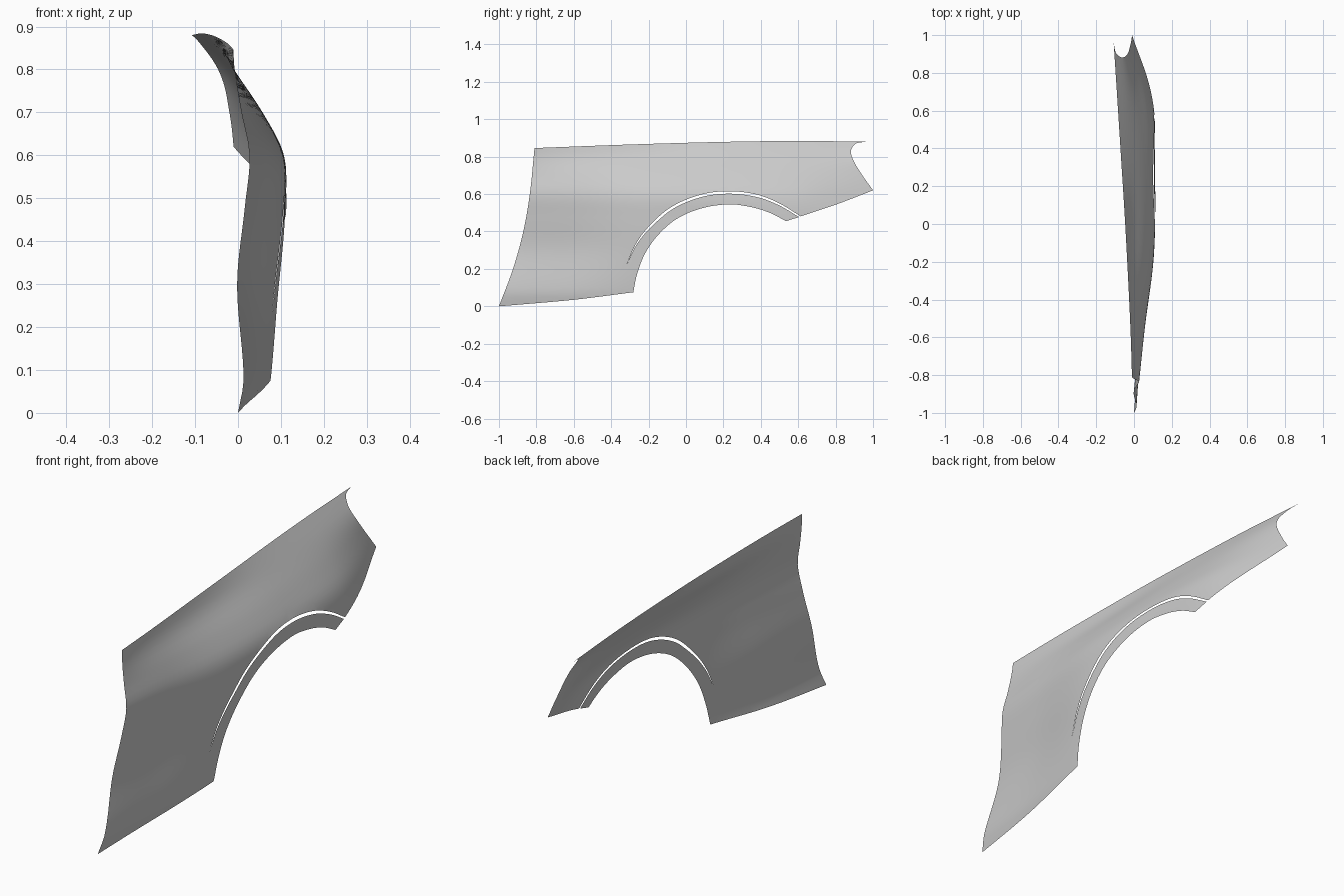
import bpy, bmesh
from mathutils import Vector
from mathutils.geometry import delaunay_2d_cdt

if "Cube" in bpy.data.objects:
    bpy.data.objects.remove(bpy.data.objects["Cube"])


def hermite(ks, vs, t):
    """Smooth 1D interpolation through uneven knots."""
    n = len(ks)
    t = min(max(t, ks[0]), ks[-1])
    i = 0
    while i < n - 2 and t > ks[i + 1]:
        i += 1

    def slope(j):
        a, b = max(j - 1, 0), min(j + 1, n - 1)
        return (vs[b] - vs[a]) / (ks[b] - ks[a])
    h = ks[i + 1] - ks[i]
    s = (t - ks[i]) / h
    return ((2*s**3 - 3*s*s + 1) * vs[i] + (s**3 - 2*s*s + s) * h * slope(i)
            + (3*s*s - 2*s**3) * vs[i + 1] + (s**3 - s*s) * h * slope(i + 1))


def curve(pts, steps=8):
    """Smooth 2D path through points, chord-length parametrised."""
    ks = [0.0]
    for a, b in zip(pts, pts[1:]):
        ks.append(ks[-1] + (Vector(b) - Vector(a)).length)
    out = []
    for i in range(len(pts) - 1):
        for k in range(steps):
            t = ks[i] + (ks[i + 1] - ks[i]) * k / steps
            out.append(Vector([hermite(ks, [p[c] for p in pts], t) for c in (0, 1)]))
    return out + [Vector(pts[-1])]


# Front edge (door or bumper side): y against z
EDGE_Z = [0, 0.2, 0.4, 0.6, 0.846]
EDGE_Y = [-1, -0.925, -0.87, -0.835, -0.81]

# Bulge of the panel: x at height knots, for sections from front to rear
HEIGHTS = [0, 0.08, 0.3, 0.48, 0.6, 0.7, 0.8, 0.89]
STATIONS = [0, 0.15, 0.36, 0.58, 0.79, 1]
SECTIONS = [
    [0, 0.013, -0.002, 0.016, 0.027, 0.008, -0.008, -0.012],
    [0.02, 0.035, 0.03, 0.048, 0.055, 0.03, -0.008, -0.025],
    [0.06, 0.078, 0.095, 0.103, 0.098, 0.052, -0.012, -0.045],
    [0.09, 0.10, 0.108, 0.111, 0.106, 0.056, -0.01, -0.068],
    [0.09, 0.10, 0.105, 0.105, 0.085, 0.035, -0.025, -0.09],
    [0.03, 0.03, 0.03, 0.03, -0.005, -0.03, -0.056, -0.118],
]


def bulge(y, z):
    yf = hermite(EDGE_Z, EDGE_Y, z)
    u = (y - yf) / (1 - yf)
    return hermite(STATIONS, [hermite(HEIGHTS, s, z) for s in SECTIONS], u)


# Outline in side view (y, z)
front_edge = curve(list(zip(EDGE_Y, EDGE_Z)))
top_edge = curve([(-0.81, 0.846), (-0.3, 0.865), (0.2, 0.879), (0.6, 0.884), (0.96, 0.88)], 14)
rear_edge = curve([(0.96, 0.88), (0.905, 0.868), (0.882, 0.83), (0.895, 0.78),
                   (0.94, 0.705), (1, 0.62)])
rear_bottom = curve([(1, 0.62), (0.81, 0.547), (0.613, 0.481)])
slit_outer = curve([(0.613, 0.481), (0.5, 0.55), (0.38, 0.597), (0.23, 0.615), (0.08, 0.597),
                    (-0.08, 0.53), (-0.2, 0.425), (-0.27, 0.33), (-0.316, 0.226)])
arch = curve([(0.535, 0.455), (0.45, 0.499), (0.35, 0.53), (0.23, 0.545), (0.08, 0.523),
              (-0.05, 0.467), (-0.15, 0.38), (-0.22, 0.28), (-0.262, 0.17), (-0.282, 0.075)])
front_bottom = curve([(-0.282, 0.075), (-0.6, 0.035), (-1, 0)], 16)

# Inner side of the slit: offset toward the wheel, tapering to a point at the front
slit_inner = []
n = len(slit_outer)
for i in range(n - 2, 0, -1):
    d = (slit_outer[i + 1] - slit_outer[i - 1]).normalized()
    w = 0.013 * min(1, (n - 1 - i) / 20) * min(1, 0.6 + i / 40)
    slit_inner.append(slit_outer[i] + Vector((-d.y, d.x)) * w)
slit_inner.append(Vector((0.604, 0.477)))

outline = []
for part in (front_edge, top_edge, rear_edge, rear_bottom, slit_outer, slit_inner, arch, front_bottom):
    for p in part:
        if not outline or (p - outline[-1]).length > 1e-5:
            outline.append(p)
outline.pop()  # last point repeats the first

# Regular interior points kept clear of the outline
STEP = 0.025
inside = []
for i in range(81):
    for j in range(37):
        p = Vector((-1 + i * STEP, j * STEP))
        if min((p - q).length_squared for q in outline) > (0.45 * STEP) ** 2:
            inside.append(p)

count = len(outline)
verts, _, faces, *_ = delaunay_2d_cdt(outline + inside, [], [list(range(count))], 1, 1e-6)

# Fender panel, lifted from the flat outline onto the bulged surface
bm = bmesh.new()
bv = [bm.verts.new((bulge(p.x, p.y), p.x, p.y)) for p in verts]
for f in faces:
    bm.faces.new([bv[k] for k in f])
bmesh.ops.delete(bm, geom=[v for v in bm.verts if not v.link_faces], context='VERTS')
for f in bm.faces:
    f.normal_update()
    f.smooth = True
    if f.normal.x < 0:
        f.normal_flip()
mesh = bpy.data.meshes.new("fender_panel")
bm.to_mesh(mesh)
bm.free()
panel = bpy.data.objects.new("fender_panel", mesh)
bpy.context.collection.objects.link(panel)

grey = bpy.data.materials.new("light grey paint")
grey.diffuse_color = (0.6, 0.6, 0.6, 1)
grey.use_nodes = True
grey.node_tree.nodes["Principled BSDF"].inputs["Base Color"].default_value = grey.diffuse_color
mesh.materials.append(grey)
